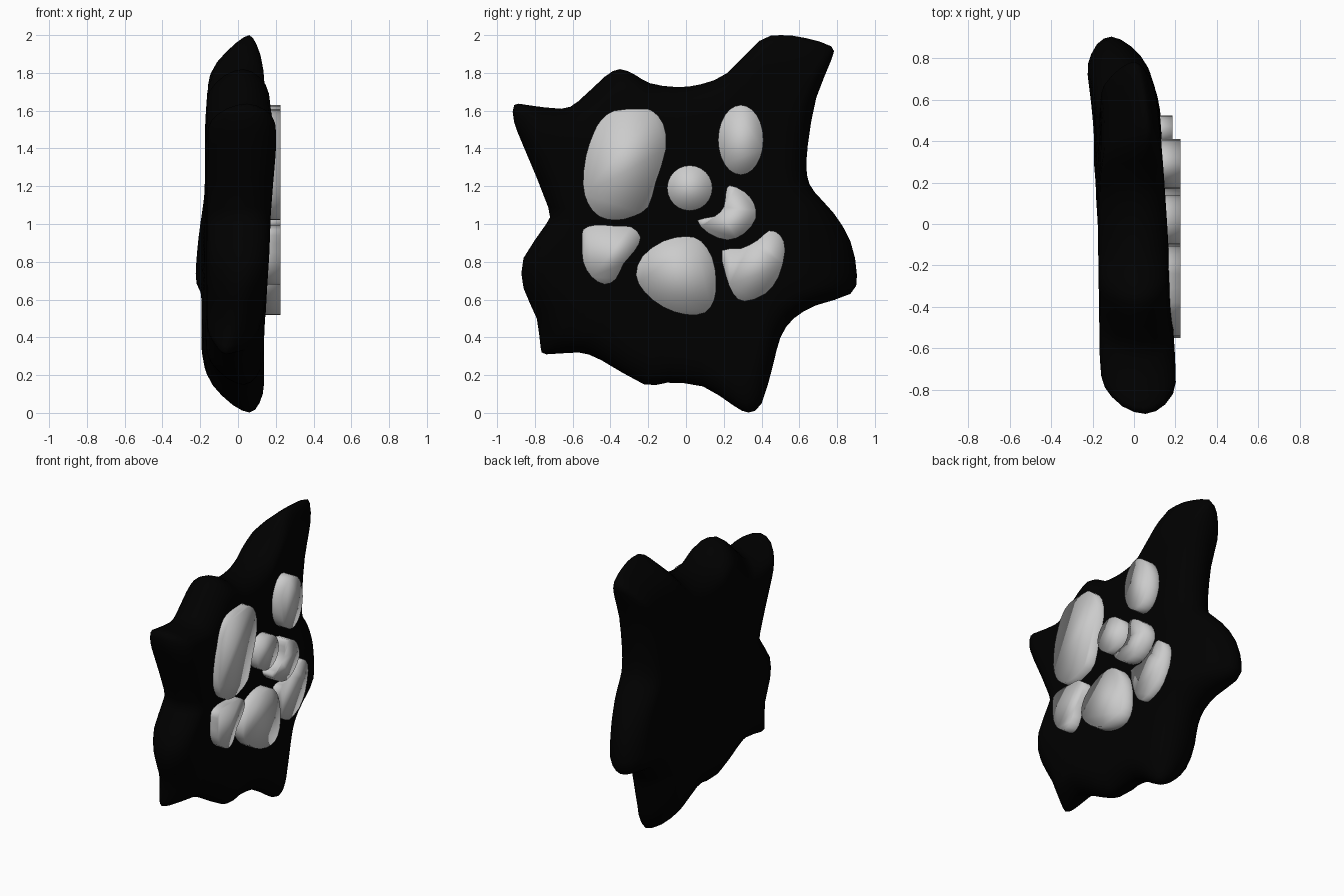
import bpy, bmesh, math

if "Cube" in bpy.data.objects:
    bpy.data.objects.remove(bpy.data.objects["Cube"])

CENTRE = (0.0, 1.0)


def spline(pts, n):
    """Closed Catmull-Rom curve through 2D points."""
    out = []
    k = len(pts)
    for i in range(k):
        p0, p1, p2, p3 = (pts[(i + j) % k] for j in (-1, 0, 1, 2))
        for s in range(n):
            t = s / n
            out.append(tuple(0.5 * (2 * b + (c - a) * t + (2 * a - 5 * b + 4 * c - d) * t * t
                                    + (3 * b - a - 3 * c + d) * t ** 3)
                             for a, b, c, d in zip(p0, p1, p2, p3)))
    return out


def finish(name, bm):
    bmesh.ops.recalc_face_normals(bm, faces=bm.faces)
    for f in bm.faces:
        f.smooth = True
    me = bpy.data.meshes.new(name)
    bm.to_mesh(me)
    bm.free()
    ob = bpy.data.objects.new(name, me)
    bpy.context.collection.objects.link(ob)
    return ob


def bridge(bm, a, b):
    for i in range(len(a)):
        j = (i + 1) % len(a)
        bm.faces.new((a[i], a[j], b[j], b[i]))


# Gently twisted front and back surfaces of the slab, bending at the tips
def front_x(y, z):
    return (0.15 - 0.04 * y + 0.02 * (z - 1) - 0.06 * y * (z - 1)
            - 0.6 * max(0, y - 0.45) ** 2 * max(0, 1 - 0.8 * max(0, z - 1))
            - 0.6 * max(0, -y) * max(0, z - 1.35) ** 2
            - 0.7 * max(0, -y - z) ** 2 + 0.15 * max(0, 0.35 - z) ** 2)


def back_x(y, z):
    return (-0.175 - 0.015 * y - 0.2 * max(0, y - 0.35) ** 2 + 0.08 * max(0, y) * (z - 1)
            + 0.9 * max(0, 0.38 - z) ** 2 + 1.5 * max(0, z - 1.72) ** 2)


# Splat-shaped body: rings of the outline as (scale, depth from back to front)
outline = [(-.91, 1.63), (-.84, 1.63), (-.66, 1.61), (-.57, 1.65), (-.43, 1.78), (-.35, 1.82),
           (-.27, 1.79), (-.19, 1.745), (-.05, 1.725), (.08, 1.74), (.22, 1.80), (.39, 1.97),
           (.50, 2.0), (.63, 1.985), (.77, 1.94), (.77, 1.87), (.69, 1.67), (.645, 1.42),
           (.64, 1.26), (.68, 1.17), (.78, 1.06), (.87, .91), (.905, .73), (.87, .63),
           (.69, .57), (.57, .50), (.50, .40), (.46, .25), (.40, .05), (.33, .002),
           (.25, .04), (.09, .14), (-.1, .16), (-.22, .15), (-.45, .28), (-.57, .32),
           (-.74, .31), (-.77, .35), (-.79, .50), (-.86, .66), (-.86, .82), (-.74, 1.0),
           (-.73, 1.09), (-.86, 1.41), (-.91, 1.54)]
rings = [(.25, 0), (.5, 0), (.7, 0), (.8, .015), (.86, .06), (.91, .15), (.96, .29), (.99, .45),
         (1, .6), (.985, .74), (.95, .86), (.9, .95), (.84, .99), (.7, 1), (.5, 1), (.25, 1)]
curve = spline(outline, 2)
bm = bmesh.new()
loops = []
for s, t in rings:
    loop = []
    for cy, cz in curve:
        y = CENTRE[0] + (cy - CENTRE[0]) * s
        z = CENTRE[1] + (cz - CENTRE[1]) * s
        loop.append(bm.verts.new((back_x(y, z) * (1 - t) + front_x(y, z) * t, y, z)))
    loops.append(loop)
for a, b in zip(loops, loops[1:]):
    bridge(bm, a, b)
for loop, surf in ((loops[0], back_x), (loops[-1], front_x)):
    c = bm.verts.new((surf(*CENTRE), *CENTRE))
    for i in range(len(loop)):
        bm.faces.new((loop[i], loop[(i + 1) % len(loop)], c))
body = finish("splat_body", bm)
mat = bpy.data.materials.new("black")
mat.diffuse_color = (0, 0, 0, 1)
mat.use_nodes = True
mat.node_tree.nodes["Principled BSDF"].inputs["Base Color"].default_value = mat.diffuse_color
body.data.materials.append(mat)


# Flat-topped raised pads with softly shaded edges
def pad(name, pts, n=2, top=0.224):
    bm = bmesh.new()
    c = spline(pts, n)
    low = [bm.verts.new((0.06, y, z)) for y, z in c]
    high = [bm.verts.new((top, y, z)) for y, z in c]
    bridge(bm, low, high)
    bm.faces.new(low)
    bm.faces.new(high)
    finish(name, bm)


def ellipse(cy, cz, ry, rz, n=12):
    return [(cy + ry * math.cos(2 * math.pi * i / n), cz + rz * math.sin(2 * math.pi * i / n))
            for i in range(n)]


pad("large_pad", [(-.38, 1.60), (-.24, 1.61), (-.18, 1.60), (-.12, 1.53), (-.105, 1.40),
                  (-.16, 1.22), (-.20, 1.09), (-.28, 1.04), (-.37, 1.02), (-.46, 1.04),
                  (-.52, 1.11), (-.545, 1.21), (-.53, 1.36), (-.49, 1.48), (-.45, 1.55)])
pad("oval_pad", ellipse(.29, 1.445, .12, .185))
pad("round_pad", ellipse(.02, 1.19, .12, .12))
pad("crescent_pad", [(.23, 1.205), (.31, 1.17), (.36, 1.11), (.37, 1.03), (.31, .95), (.22, .915),
                     (.12, .95), (.06, 1.02), (.15, 1.04), (.20, 1.09), (.21, 1.16)])
pad("lower_right_pad", [(.19, .86), (.29, .87), (.38, .915), (.44, .965), (.50, .94), (.525, .86),
                        (.49, .72), (.42, .63), (.31, .59), (.25, .63), (.21, .73)], 2, 0.187)
pad("bottom_pad", [(0, .935), (.08, .91), (.14, .82), (.16, .70), (.15, .60), (.10, .53), (0, .52),
                   (-.12, .56), (-.22, .64), (-.265, .73), (-.23, .83), (-.12, .91)])
pad("lower_left_pad", [(-.545, .97), (-.48, .995), (-.38, .99), (-.29, .985), (-.24, .93),
                       (-.27, .86), (-.33, .79), (-.37, .71), (-.43, .68), (-.50, .72),
                       (-.545, .80), (-.55, .90)])
